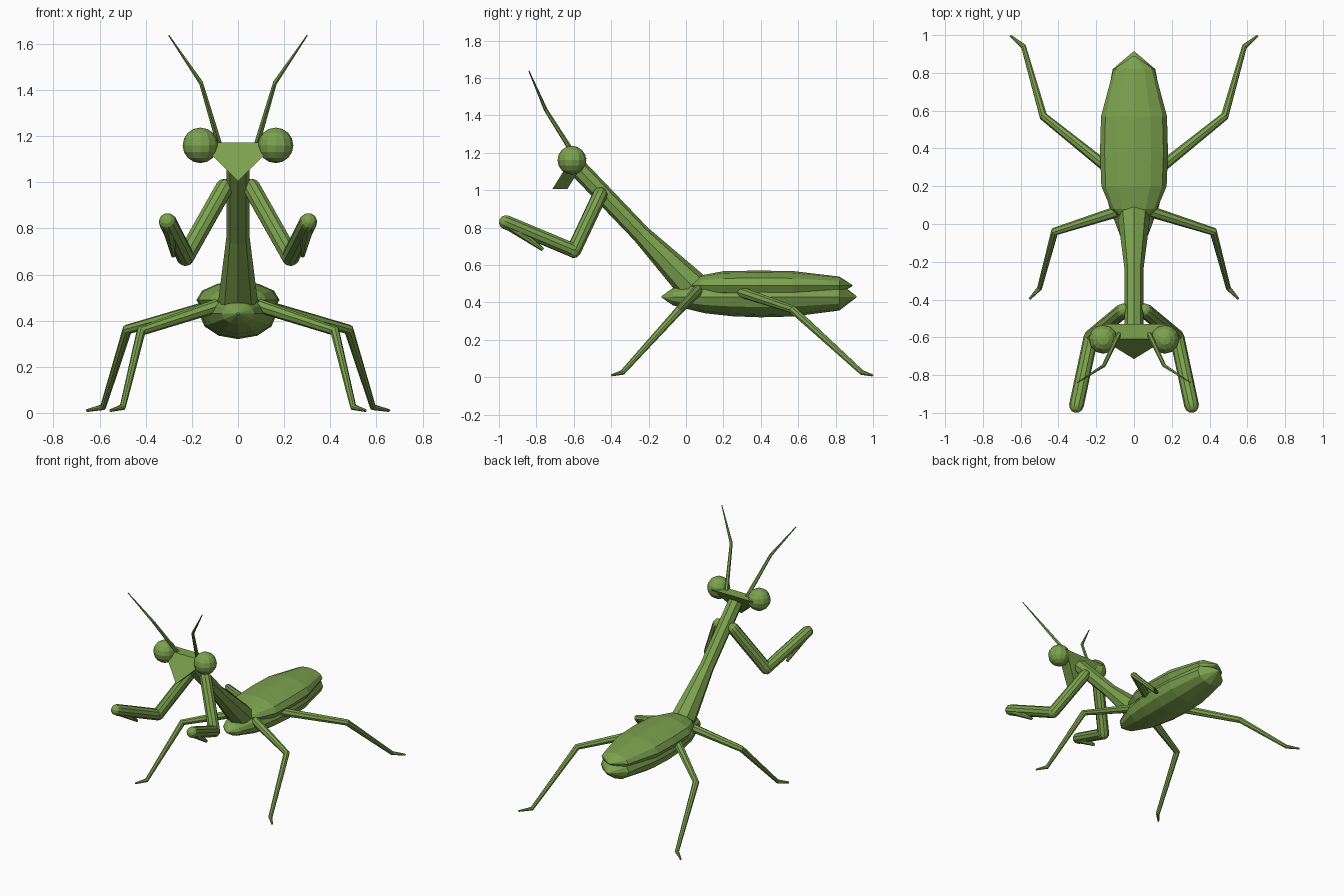
import bpy, bmesh, math
from mathutils import Vector, Matrix

if "Cube" in bpy.data.objects:
    bpy.data.objects.remove(bpy.data.objects["Cube"])

green = bpy.data.materials.new("leaf_green")
green.diffuse_color = (0.2, 0.36, 0.075, 1)
green.use_nodes = True
green.node_tree.nodes["Principled BSDF"].inputs["Base Color"].default_value = green.diffuse_color


def finish(name, bm):
    bmesh.ops.recalc_face_normals(bm, faces=bm.faces[:])
    me = bpy.data.meshes.new(name)
    bm.to_mesh(me)
    bm.free()
    me.materials.append(green)
    ob = bpy.data.objects.new(name, me)
    bpy.context.collection.objects.link(ob)
    return ob


def skin(bm, rings):
    """Bridge successive vertex rings and cap both ends."""
    n = len(rings[0])
    for a, b in zip(rings, rings[1:]):
        for i in range(n):
            j = (i + 1) % n
            bm.faces.new((a[i], a[j], b[j], b[i]))
    bm.faces.new(rings[0])
    bm.faces.new(rings[-1])


def tube(bm, pts, radii, sides=8):
    """Tapered tube along a path, mitred at the bends."""
    pts = [Vector(p) for p in pts]
    dirs = [(b - a).normalized() for a, b in zip(pts, pts[1:])]
    tans = [dirs[0]] + [(a + b).normalized() for a, b in zip(dirs, dirs[1:])] + [dirs[-1]]
    u = tans[0].cross(Vector((0, 0, 1))).normalized()
    prev, rings = tans[0], []
    for p, t, r in zip(pts, tans, radii):
        u = prev.rotation_difference(t) @ u
        v, prev = t.cross(u), t
        rings.append([bm.verts.new(p + r * (math.cos(a) * u + math.sin(a) * v))
                      for a in (2 * math.pi * i / sides for i in range(sides))])
    skin(bm, rings)


def capsule(bm, a, b, r):
    """Round-ended limb segment."""
    a, b = Vector(a), Vector(b)
    d = (b - a).normalized()
    ang = [math.radians(x) for x in (82, 55, 28, 0)]
    pts = [a - d * r * math.sin(x) for x in ang] + [b + d * r * math.sin(x) for x in ang[::-1]]
    tube(bm, pts, [r * math.cos(x) for x in ang + ang[::-1]], 10)


def hull(name, z, hx, hz, stations, sides=12):
    """Elliptical body lofted along y."""
    bm = bmesh.new()
    skin(bm, [[bm.verts.new((hx * s * math.cos(a), y, z + hz * s * math.sin(a)))
               for a in (2 * math.pi * i / sides for i in range(sides))]
              for y, s in stations])
    return finish(name, bm)


# Body and folded wings
hull("abdomen", 0.43, 0.168, 0.11,
     [(-0.13, 0.04), (-0.07, 0.42), (0.1, 0.8), (0.25, 0.95), (0.4, 1),
      (0.57, 0.96), (0.82, 0.67), (0.912, 0.03)])
hull("folded_wings", 0.49, 0.18, 0.08,
     [(-0.01, 0.1), (0.08, 0.68), (0.2, 0.96), (0.38, 1),
      (0.57, 0.97), (0.82, 0.6), (0.89, 0.03)])

# Long raised thorax
bm = bmesh.new()
tube(bm, [(0, 0.03, 0.49), (0, -0.24, 0.765), (0, -0.57, 1.11)], [0.085, 0.05, 0.05])
finish("thorax", bm)

# Triangular head, tilted forward
bm = bmesh.new()
skin(bm, [[bm.verts.new((x, y + dy, z)) for x, y, z in
           ((-0.17, -0.61, 1.173), (0.17, -0.61, 1.173), (0, -0.715, 1.005))]
          for dy in (0, 0.08)])
finish("head", bm)

for side, s in (("left", 1), ("right", -1)):
    # Eye
    bm = bmesh.new()
    bmesh.ops.create_uvsphere(bm, u_segments=12, v_segments=8, radius=0.077,
                              matrix=Matrix.Translation((s * 0.163, -0.61, 1.16)))
    finish("eye_" + side, bm)

    # Antenna
    bm = bmesh.new()
    tube(bm, [(s * 0.08, -0.58, 1.16), (s * 0.16, -0.75, 1.43), (s * 0.3, -0.84, 1.637)],
         [0.014, 0.01, 0.003], 6)
    finish("antenna_" + side, bm)

    # Grasping foreleg: upper arm, forearm and folded-back claw
    shoulder, elbow, wrist = (s * 0.06, -0.46, 0.975), (s * 0.228, -0.6, 0.677), (s * 0.305, -0.961, 0.828)
    bm = bmesh.new()
    capsule(bm, shoulder, elbow, 0.04)
    capsule(bm, elbow, wrist, 0.039)
    tube(bm, [wrist, (s * 0.28, -0.765, 0.682)], [0.034, 0.01])
    finish("foreleg_" + side, bm)

    # Walking legs: hip, knee, ankle, toe
    for name, path in (
            ("middle_leg_", [(0.09, 0.065, 0.465), (0.42, -0.04, 0.355), (0.5, -0.34, 0.025), (0.553, -0.397, 0.01)]),
            ("hind_leg_", [(0.1, 0.265, 0.465), (0.48, 0.57, 0.362), (0.585, 0.94, 0.025), (0.655, 0.997, 0.01)])):
        bm = bmesh.new()
        tube(bm, [(s * x, y, z) for x, y, z in path], [0.03, 0.022, 0.014, 0.006])
        finish(name + side, bm)
